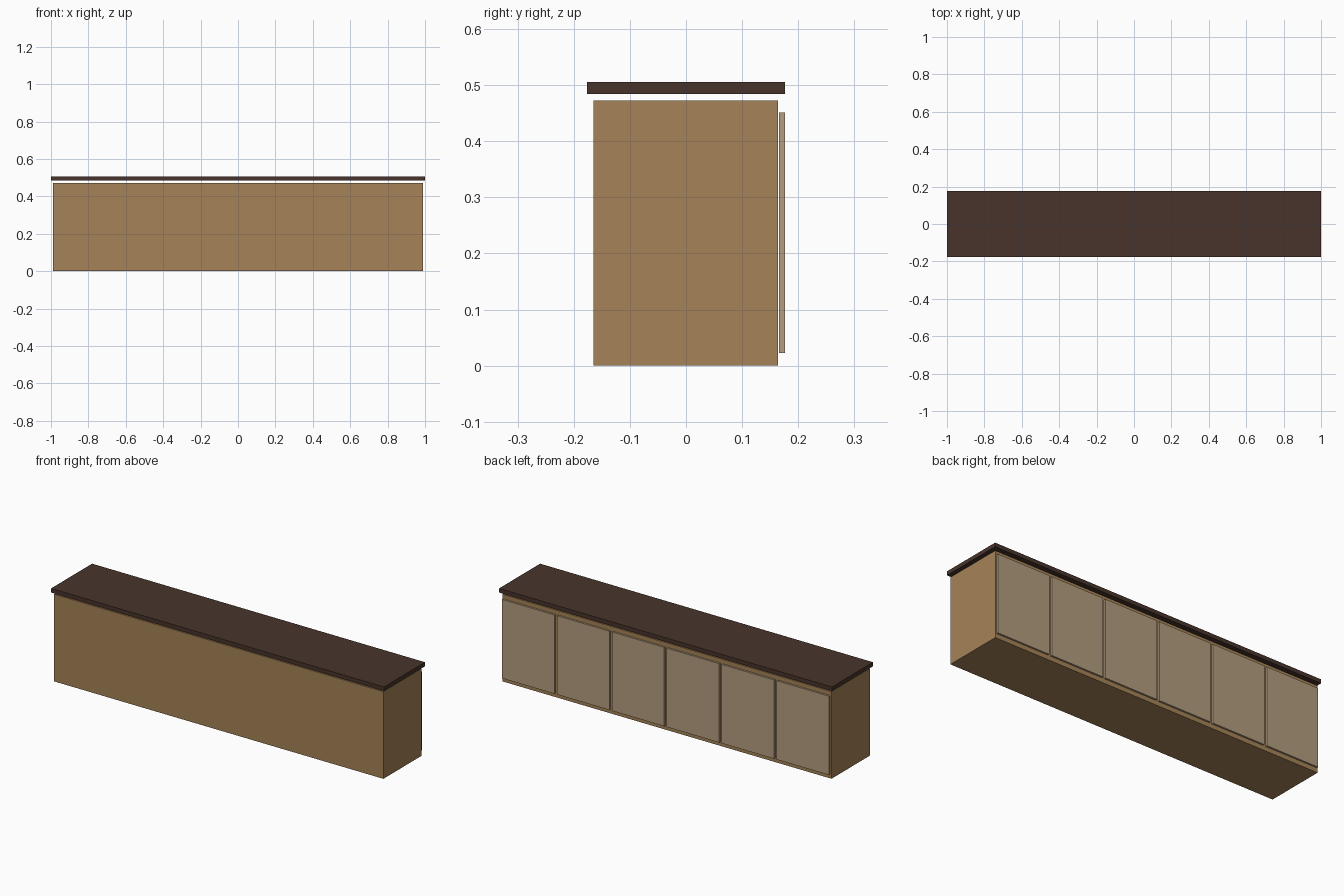
import bpy

if "Cube" in bpy.data.objects:
    bpy.data.objects.remove(bpy.data.objects["Cube"])


def material(name, color):
    m = bpy.data.materials.new(name)
    m.diffuse_color = (*color, 1)
    m.use_nodes = True
    m.node_tree.nodes["Principled BSDF"].inputs["Base Color"].default_value = m.diffuse_color
    return m


def box(name, lo, hi, mat):
    bpy.ops.mesh.primitive_cube_add(size=1, location=[(a + b) / 2 for a, b in zip(lo, hi)])
    ob = bpy.context.object
    ob.name = name
    ob.scale = [b - a for a, b in zip(lo, hi)]
    bpy.ops.object.transform_apply(location=False, rotation=False, scale=True)
    ob.data.materials.append(mat)
    return ob


wood = material("wood", (0.38, 0.225, 0.095))
pale_wood = material("pale_wood", (0.456, 0.342, 0.216))
dark_wood = material("dark_wood", (0.065, 0.034, 0.025))

# Cabinet body
box("cabinet_body", (-0.989, -0.165, 0), (0.989, 0.164, 0.473), wood)

# Counter top, raised slightly above the body
box("counter_top", (-1, -0.176, 0.484), (1, 0.176, 0.506), dark_wood)

# Row of six doors along the back
DOORS, PITCH, WIDTH = 6, 0.33, 0.315
for i in range(DOORS):
    x = (i - (DOORS - 1) / 2) * PITCH
    box(f"door_{i + 1}", (x - WIDTH / 2, 0.166, 0.023), (x + WIDTH / 2, 0.176, 0.451), pale_wood)
